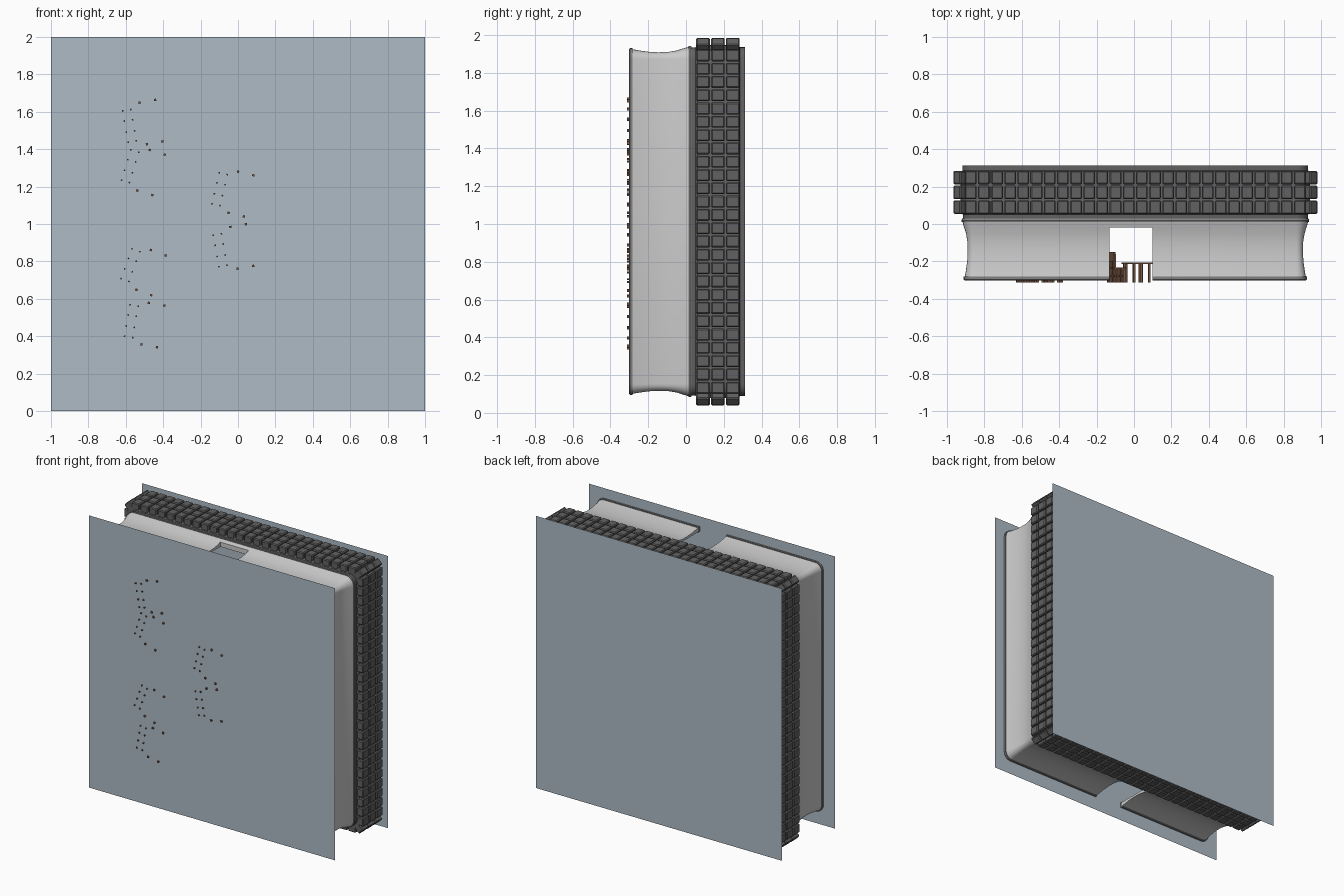
import bpy, bmesh, math
from mathutils import Matrix, Vector

if "Cube" in bpy.data.objects:
    bpy.data.objects.remove(bpy.data.objects["Cube"])

CX, CZ = 0.007, 1.013      # centre of the room ring in x and z
FLOOR, ROOF = -0.304, 0.314
CORE = 0.86                # corner arc centres


def mat(name, rgb):
    m = bpy.data.materials.new(name)
    m.diffuse_color = (*rgb, 1)
    m.use_nodes = True
    m.node_tree.nodes["Principled BSDF"].inputs["Base Color"].default_value = m.diffuse_color
    return m


SLAB = mat("slab_blue_grey", (0.42, 0.50, 0.56))
DARK = mat("dark_stone", (0.12, 0.12, 0.12))
TRIM = mat("trim_grey", (0.22, 0.22, 0.22))
WALL = mat("pale_wall", (0.55, 0.55, 0.55))
WOOD = mat("wood", (0.20, 0.10, 0.06))


def finish(name, bm, material, smooth=False):
    bmesh.ops.recalc_face_normals(bm, faces=bm.faces)
    me = bpy.data.meshes.new(name)
    bm.to_mesh(me)
    bm.free()
    ob = bpy.data.objects.new(name, me)
    bpy.context.collection.objects.link(ob)
    me.materials.append(material)
    bpy.ops.object.select_all(action='DESELECT')
    ob.select_set(True)
    bpy.context.view_layer.objects.active = ob
    if smooth:
        bpy.ops.object.shade_smooth_by_angle(angle=math.radians(35))
    return ob


def box(bm, lo, hi, mtx=Matrix()):
    """Box between two corners, moved by a matrix."""
    lo, hi = Vector(lo), Vector(hi)
    m = mtx @ Matrix.Translation((lo + hi) / 2) @ Matrix.Diagonal((*(hi - lo), 1))
    return bmesh.ops.create_cube(bm, size=1, matrix=m)["verts"]


def ring(name, profile, material, seg=5):
    """Rounded-square ring swept from a closed (half_extent, y) profile."""
    bm = bmesh.new()
    loops = []
    for h, y in profile:
        loop = []
        for q in range(4):
            a0 = q * math.pi / 2
            sx = 1 if q in (0, 3) else -1
            sz = 1 if q in (0, 1) else -1
            for i in range(seg + 1):
                a = a0 + i / seg * math.pi / 2
                r = h - CORE
                loop.append(bm.verts.new((CX + sx * CORE + r * math.cos(a), y,
                                          CZ + sz * CORE + r * math.sin(a))))
        loops.append(loop)
    n = len(loops[0])
    for k, a in enumerate(loops):
        b = loops[(k + 1) % len(loops)]
        for i in range(n):
            j = (i + 1) % n
            bm.faces.new((a[i], a[j], b[j], b[i]))
    return finish(name, bm, material, True)


def cut(ob, lo, hi):
    """Cut a box-shaped doorway through both end walls."""
    bm = bmesh.new()
    box(bm, lo, hi)
    cutter = finish("doorway_cutter", bm, ob.data.materials[0])
    cutter.hide_render = True
    mod = ob.modifiers.new("doorway", 'BOOLEAN')
    mod.operation, mod.solver, mod.object = 'DIFFERENCE', 'EXACT', cutter
    bpy.context.view_layer.objects.active = ob
    bpy.ops.object.modifier_apply(modifier=mod.name)
    bpy.data.objects.remove(cutter)


# floor and roof sheets
for name, y in (("floor_sheet", FLOOR), ("roof_sheet", ROOF)):
    bm = bmesh.new()
    bm.faces.new([bm.verts.new(p) for p in
                  ((-1, y, 0), (1, y, 0), (1, y, 2), (-1, y, 2))])
    finish(name, bm, SLAB)

# concave lower wall
curve = [(0.912, -0.282), (0.906, -0.25), (0.899, -0.2), (0.896, -0.15),
         (0.897, -0.1), (0.905, -0.05), (0.918, -0.01), (0.926, 0.02)]
wall = ring("lower_wall", curve + [(0.88, 0.02), (0.88, -0.282)], WALL)
# base trim and top lip of the lower wall
base = ring("base_trim", [(0.912, -0.303), (0.918, -0.296), (0.918, -0.282),
                          (0.878, -0.282), (0.878, -0.303)], TRIM)
ring("wall_lip", [(0.928, 0.012), (0.930, 0.02), (0.926, 0.03),
                  (0.88, 0.03), (0.88, 0.012)], TRIM)
for ob in (wall, base):
    cut(ob, (-0.13, -0.4, -0.2), (0.10, -0.02, 2.2))

# backing frame behind the bricks
ring("upper_frame", [(0.922, 0.03), (0.922, 0.05), (0.935, 0.06), (0.935, 0.28),
                     (0.924, 0.285), (0.924, 0.312), (0.88, 0.312), (0.88, 0.03)], DARK)

# three brick courses around all sides
bm = bmesh.new()
N, span = 26, 1.83
pitch = span / N
for side in range(4):
    spin = Matrix.Translation((CX, 0, CZ)) @ Matrix.Rotation(side * math.pi / 2, 4, 'Y')
    for row in range(3):
        y0 = 0.054 + row * 0.079
        for i in range(N):
            x0 = -span / 2 + i * pitch
            box(bm, (x0 + 0.004, y0, 0.89), (x0 + pitch - 0.004, y0 + 0.072, 0.973), spin)
        turn = spin @ Matrix.Translation((0.915, 0, 0.915)) @ Matrix.Rotation(math.pi / 4, 4, 'Y')
        box(bm, (-0.026, y0, -0.02), (0.026, y0 + 0.072, 0.056), turn)
bricks = finish("brick_courses", bm, DARK)
bev = bricks.modifiers.new("soft_edges", 'BEVEL')
bev.width, bev.segments = 0.006, 1

# desks with benches: (x, z, turn in degrees)
SEATS = [(-0.465, 1.545, 10), (-0.465, 1.275, -17), (0.016, 1.16, -13),
         (0.02, 0.88, 10), (-0.465, 0.74, -20), (-0.455, 0.46, -10)]
LEG = -0.313
for k, (x, z, deg) in enumerate(SEATS, 1):
    m = Matrix.Translation((x, 0, z)) @ Matrix.Rotation(math.radians(-deg), 4, 'Y')
    bm = bmesh.new()
    box(bm, (-0.055, -0.215, -0.13), (0.055, -0.207, 0.13), m)
    for sx in (-0.042, 0.042):
        for sz in (-0.113, 0.113):
            box(bm, (sx - 0.006, LEG, sz - 0.006), (sx + 0.006, -0.215, sz + 0.006), m)
    finish(f"desk_{k}", bm, WOOD)

    bm = bmesh.new()
    box(bm, (-0.145, -0.240, -0.095), (-0.085, -0.232, 0.095), m)
    box(bm, (-0.147, -0.200, -0.095), (-0.139, -0.150, 0.095), m)
    for sz in (-0.085, -0.03, 0.03, 0.085):
        box(bm, (-0.143, LEG, sz - 0.004), (-0.135, -0.16, sz + 0.004), m)
        box(bm, (-0.099, LEG, sz - 0.004), (-0.091, -0.240, sz + 0.004), m)
    for sx in (-0.139, -0.095):
        box(bm, (sx - 0.003, -0.28, -0.085), (sx + 0.003, -0.274, 0.085), m)
    finish(f"bench_{k}", bm, WOOD)
